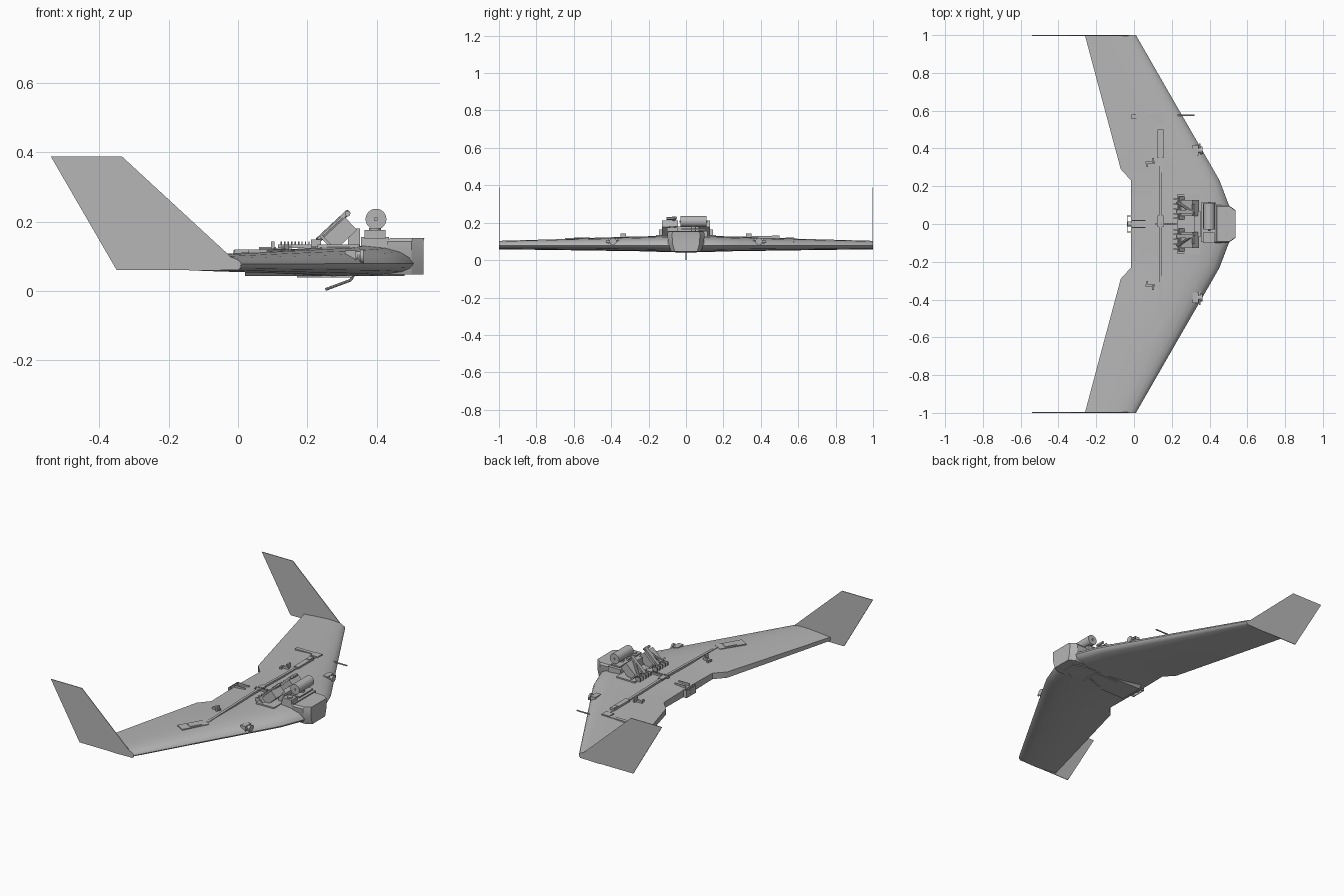
import bpy, bmesh
from math import radians
from mathutils import Vector, Matrix

old = bpy.data.objects.get("Cube")
if old:
    bpy.data.objects.remove(old, do_unlink=True)

grey = bpy.data.materials.new("plain grey")
grey.use_nodes = True
grey.diffuse_color = (0.47, 0.47, 0.47, 1)
grey.node_tree.nodes["Principled BSDF"].inputs["Base Color"].default_value = (0.47, 0.47, 0.47, 1)


def finish(name, bm, angle=30):
    bmesh.ops.recalc_face_normals(bm, faces=bm.faces)
    mesh = bpy.data.meshes.new(name)
    bm.to_mesh(mesh)
    bm.free()
    mesh.materials.append(grey)
    mesh.shade_smooth()
    mesh.set_sharp_from_angle(angle=radians(angle))
    ob = bpy.data.objects.new(name, mesh)
    bpy.context.collection.objects.link(ob)
    return ob


def box(name, centre, size, turn=0, tilt=0):
    """Box turned about z and tilted nose-up about y."""
    bm = bmesh.new()
    m = (Matrix.Translation(centre) @ Matrix.Rotation(radians(turn), 4, 'Z')
         @ Matrix.Rotation(radians(-tilt), 4, 'Y') @ Matrix.Diagonal((*size, 1)))
    bmesh.ops.create_cube(bm, size=1, matrix=m)
    return finish(name, bm)


def rod(name, p, q, r, sides=16):
    p, q = Vector(p), Vector(q)
    bm = bmesh.new()
    m = Matrix.Translation((p + q) / 2) @ (q - p).to_track_quat('Z', 'Y').to_matrix().to_4x4()
    bmesh.ops.create_cone(bm, cap_ends=True, segments=sides, radius1=r, radius2=r,
                          depth=(q - p).length, matrix=m)
    return finish(name, bm)


def loft(name, rings, angle=30):
    """Skin a list of equal-length rings and cap both ends."""
    bm = bmesh.new()
    loops = [[bm.verts.new(p) for p in ring] for ring in rings]
    n = len(loops[0])
    for a, b in zip(loops, loops[1:]):
        for i in range(n):
            j = (i + 1) % n
            bm.faces.new((a[i], a[j], b[j], b[i]))
    bm.faces.new(loops[0])
    bm.faces.new(loops[-1])
    return finish(name, bm, angle)


def skin(y):
    """Height of the wing's upper surface."""
    return 0.129 - 0.027 * abs(y)


# Flying wing: airfoil sections as (chord fraction, height fraction)
foil = [(0, .42), (.02, .62), (.07, .8), (.15, .93), (.27, 1), (.45, .99), (.7, .88), (1, .72),
        (1, .25), (.7, .08), (.45, 0), (.2, .04), (.07, .15), (.02, .27)]
# stations: y, leading x, trailing x, bottom z, top z
stations = [(0, .51, -.015, .042, .13), (.08, .51, -.015, .042, .13), (.23, .453, -.015, .047, .124),
            (.29, .419, -.07, .048, .122), (.64, .217, -.164, .053, .113), (1, .01, -.26, .058, .103)]
stations = [(-s[0], *s[1:]) for s in reversed(stations[1:])] + stations
loft("wing", [[(le + (te - le) * t, y, lo + (hi - lo) * h) for t, h in foil]
              for y, le, te, lo, hi in stations], 35)

# Swept tip fins
fin = [(-.54, .388), (-.335, .388), (.01, .07), (0, .06), (-.35, .06)]
for side, s in (("left", 1), ("right", -1)):
    loft(side + "_tip_fin", [[(x, s * y, z) for x, z in fin] for y in (.996, 1.0)])

# Nose block with chamfered front corners
nose = [(.43, -.1), (.5, -.1), (.535, -.075), (.535, .075), (.5, .1), (.43, .1)]
bottom = [(x, y * .8, .047) for x, y in nose]
waist = [(x, y * .95, .085) for x, y in nose]
shoulder = [(x, y, .142) for x, y in nose]
crown = [(.44 + (x - .43) * .93, y * .93, .153) for x, y in nose]
loft("nose_block", [bottom, waist, shoulder, crown])

# Belly fairing and hatch
loft("belly_fairing", [[(x, y * k, z) for x, y in ((.02, -.09), (.4, -.085), (.48, -.05),
                       (.48, .05), (.4, .085), (.02, .09))] for k, z in ((1, .06), (.8, .043))])
box("belly_hatch", (.25, 0, .042), (.16, .11, .006))

# Tail hook under the belly
rod("belly_hook", (.252, 0, .004), (.325, 0, .031), .004, 8)
rod("belly_hook_root", (.325, 0, .031), (.335, 0, .048), .004, 8)

# Reel and sensor tray behind the nose
box("reel_tray", (.395, .01, .139), (.08, .21, .032))
box("reel_foot", (.395, .04, .164), (.06, .13, .008))
rod("reel_post", (.398, .04, .15), (.398, .04, .185), .014)
rod("reel", (.398, -.03, .207), (.398, .11, .207), .03, 32)
rod("reel_shaft", (.398, -.036, .207), (.398, .116, .207), .006, 12)
box("sensor_box", (.395, -.073, .163), (.06, .055, .025))
rod("sensor_lens", (.395, -.073, .17), (.395, -.073, .182), .017)

# Tilted equipment rack
box("rack_base", (.29, 0, .128), (.12, .32, .012))
box("rack_bridge", (.335, 0, .155), (.035, .14, .05))
along, down = Vector((.73, 0, .68)), Vector((.68, 0, -.73))
for side, s in (("left", 1), ("right", -1)):
    mid = Vector((.295, s * .085, .165))
    box(side + "_rack_module", mid, (.085, .085, .05), tilt=43)
    box(side + "_rack_rail", mid - down * .032 - Vector((0, s * .02, 0)), (.12, .02, .012), tilt=43)
    box(side + "_rack_plate", mid - along * .045, (.008, .12, .07), tilt=43)
    rod(side + "_rack_strut", mid - down * .03 - along * .06 + Vector((0, s * .03, 0)),
        mid - down * .03 + along * .06 - Vector((0, s * .03, 0)), .008, 10)
    knob = mid - down * .028 + along * .055
    rod(side + "_rack_knob", knob - Vector((0, .02, 0)), knob + Vector((0, .02, 0)), .008, 12)
    for i in range(5):
        box(f"{side}_cooling_rib_{i + 1}", (.225, s * (.03 + .025 * i), .138), (.03, .008, .022))

# Cable channel along the wing
for side, s, end in (("left", 1, .58), ("right", -1, .49)):
    loft(side + "_cable_channel", [[(x, s * y, skin(y) + z) for x, z in
         ((.132, -.01), (.147, -.01), (.147, .004), (.132, .004))] for y in (0, end)])

# Pin header and small centre plates
for i in range(10):
    rod(f"header_pin_{i + 1}", (.125 + .01 * i, 0, .125), (.125 + .01 * i, 0, .143), .002, 6)
box("header_strip", (.17, 0, .129), (.11, .012, .01))
box("centre_plate", (.14, .015, .13), (.03, .06, .008))
for y in (-.018, .018):
    box("motor_rail", (.025, y, .112), (.07, .006, .016))

# Left wing actuator with its arm
box("left_actuator", (.14, .425, skin(.425) + .003), (.03, .15, .016))
box("left_actuator_cap", (.14, .48, skin(.48) + .008), (.022, .04, .016))
box("left_arm_long", (.07, .568, skin(.568) - .002), (.165, .022, .012))
box("left_arm_end", (.13, .555, skin(.555) + .002), (.05, .045, .01))

# Right wing module
box("right_module", (.097, -.562, skin(.56) - .003), (.062, .16, .016), turn=-30)
box("right_module_lid", (.1, -.556, skin(.56) + .006), (.045, .07, .004), turn=-30)

# Mirrored brackets and leading-edge cameras
for side, s in (("left", 1), ("right", -1)):
    h = skin(.32)
    box(side + "_bracket_base", (.085, s * .325, h), (.05, .012, .012))
    box(side + "_bracket_post", (.1, s * .335, h + .01), (.01, .03, .025))
    box(side + "_bracket_tab", (.07, s * .312, h), (.01, .02, .014))
    box(side + "_camera_body", (.325, s * .39, .1), (.032, .055, .034))
    rod(side + "_camera_barrel", (.33, s * .39, .1), (.36, s * .39, .1), .014)
    rod(side + "_camera_ring", (.352, s * .39, .1), (.362, s * .39, .1), .019)
    box(side + "_camera_wing", (.348, s * .39, .1), (.006, .075, .01))

# Air-speed probe
rod("air_speed_probe", (.225, .575, .097), (.32, .575, .097), .004, 10)

# Open motor mount at the trailing edge
for y in (-.042, .042):
    box("mount_side", (-.024, y, .085), (.024, .006, .045))
box("mount_back", (-.033, 0, .085), (.004, .09, .045))
rod("motor_hub", (-.015, 0, .085), (-.036, 0, .085), .014)
